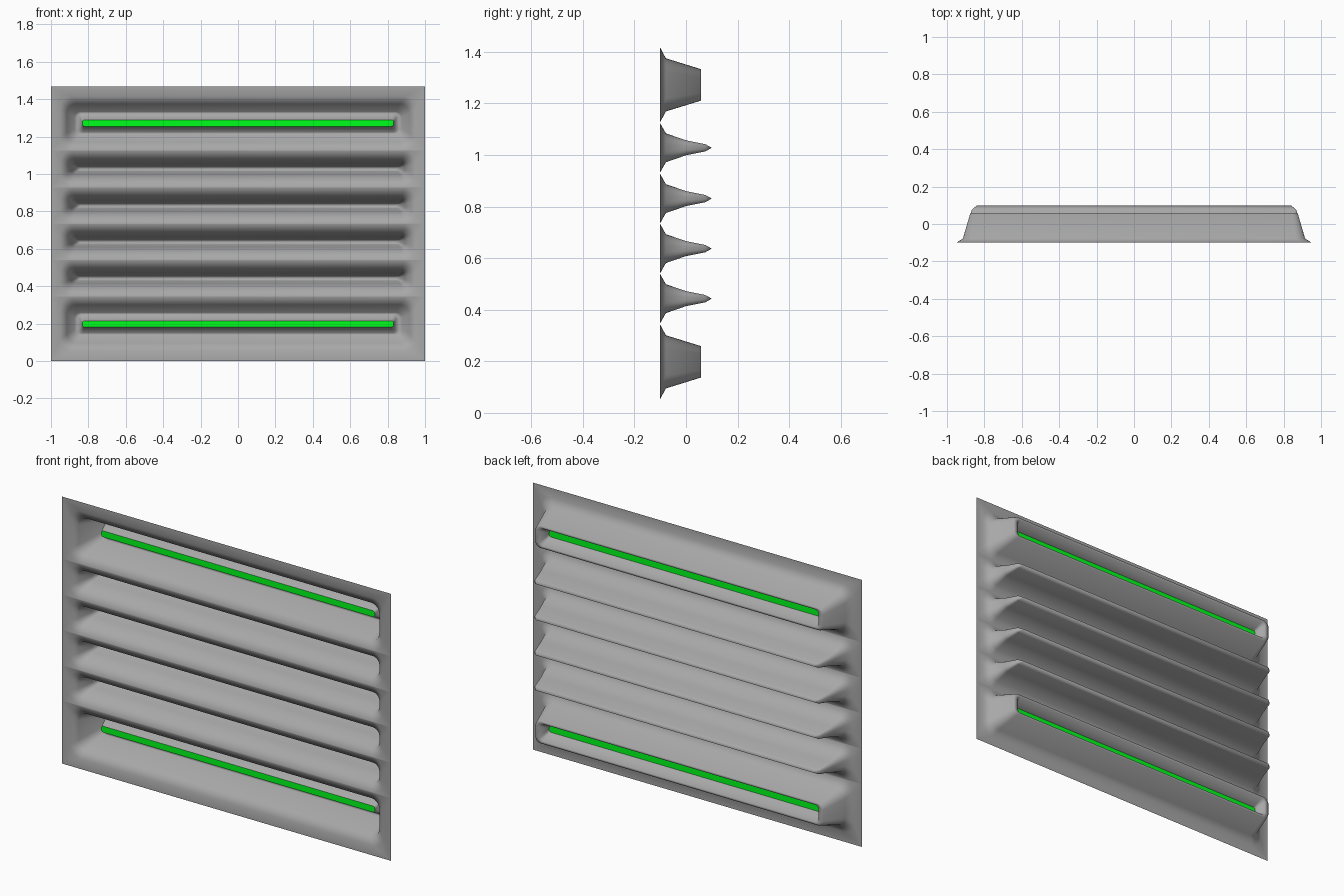
import bpy, bmesh, math

if "Cube" in bpy.data.objects:
    bpy.data.objects.remove(bpy.data.objects["Cube"])


def material(name, colour):
    m = bpy.data.materials.new(name)
    m.diffuse_color = (*colour, 1)
    m.use_nodes = True
    m.node_tree.nodes["Principled BSDF"].inputs["Base Color"].default_value = m.diffuse_color
    return m


green = material("green_light", (0.0, 1.0, 0.012))
grey = material("dark_grey_metal", (0.39, 0.39, 0.39))


def ring(bm, hx, z0, z1, y, r, seg=5):
    """Rounded rectangle of verts in the XZ plane, counter-clockwise from the front."""
    cz, hz = (z0 + z1) / 2, (z1 - z0) / 2
    verts = []
    for k, (sx, sz) in enumerate([(1, 1), (-1, 1), (-1, -1), (1, -1)]):
        for i in range(seg + 1):
            a = math.pi / 2 * (k + i / seg)
            verts.append(bm.verts.new((sx * (hx - r) + r * math.cos(a), y,
                                       cz + sz * (hz - r) + r * math.sin(a))))
    return verts


def bridge(bm, a, b):
    n = len(a)
    for i in range(n):
        j = (i + 1) % n
        bm.faces.new((a[i], a[j], b[j], b[i]))


def finish(name, bm, mat):
    bmesh.ops.remove_doubles(bm, verts=bm.verts, dist=0.0002)
    me = bpy.data.meshes.new(name)
    bm.to_mesh(me)
    bm.free()
    ob = bpy.data.objects.new(name, me)
    bpy.context.collection.objects.link(ob)
    me.materials.append(mat)
    bpy.context.view_layer.objects.active = ob
    ob.select_set(True)
    bpy.ops.object.shade_smooth_by_angle(angle=math.radians(90))
    ob.select_set(False)


# Recess profiles: half width, half height, depth, corner radius
wide = [(.95, .144, -.1, .06), (.915, .103, -.078, .05), (.875, .061, .058, .03),
        (.847, .048, .058, .02), (.832, .017, 0, .012)]
narrow = [(.95, .095, -.1, .06), (.915, .056, -.078, .04), (.89, .029, 0, .022),
          (.868, .014, .075, .011), (.84, 0, .1, 0)]

centres = [.198, .443, .637, .831, 1.028, 1.272]
bounds = [0, .345, .540, .734, .928, 1.126, 1.468]

# Ribbed panel: one flat cell with a stepped recess per row
bm = bmesh.new()
for n, cz in enumerate(centres):
    prev = ring(bm, 1, bounds[n], bounds[n + 1], -.1, 0)
    for hx, hz, y, r in (wide if n in (0, 5) else narrow):
        cur = ring(bm, hx, cz - hz, cz + hz, y, r)
        bridge(bm, prev, cur)
        prev = cur
finish("ribbed_panel", bm, grey)

# Green strips closing the two wide recesses
for name, cz in (("lower_light_strip", centres[0]), ("upper_light_strip", centres[5])):
    bm = bmesh.new()
    bm.faces.new(ring(bm, .832, cz - .017, cz + .017, 0, .012))
    finish(name, bm, green)
